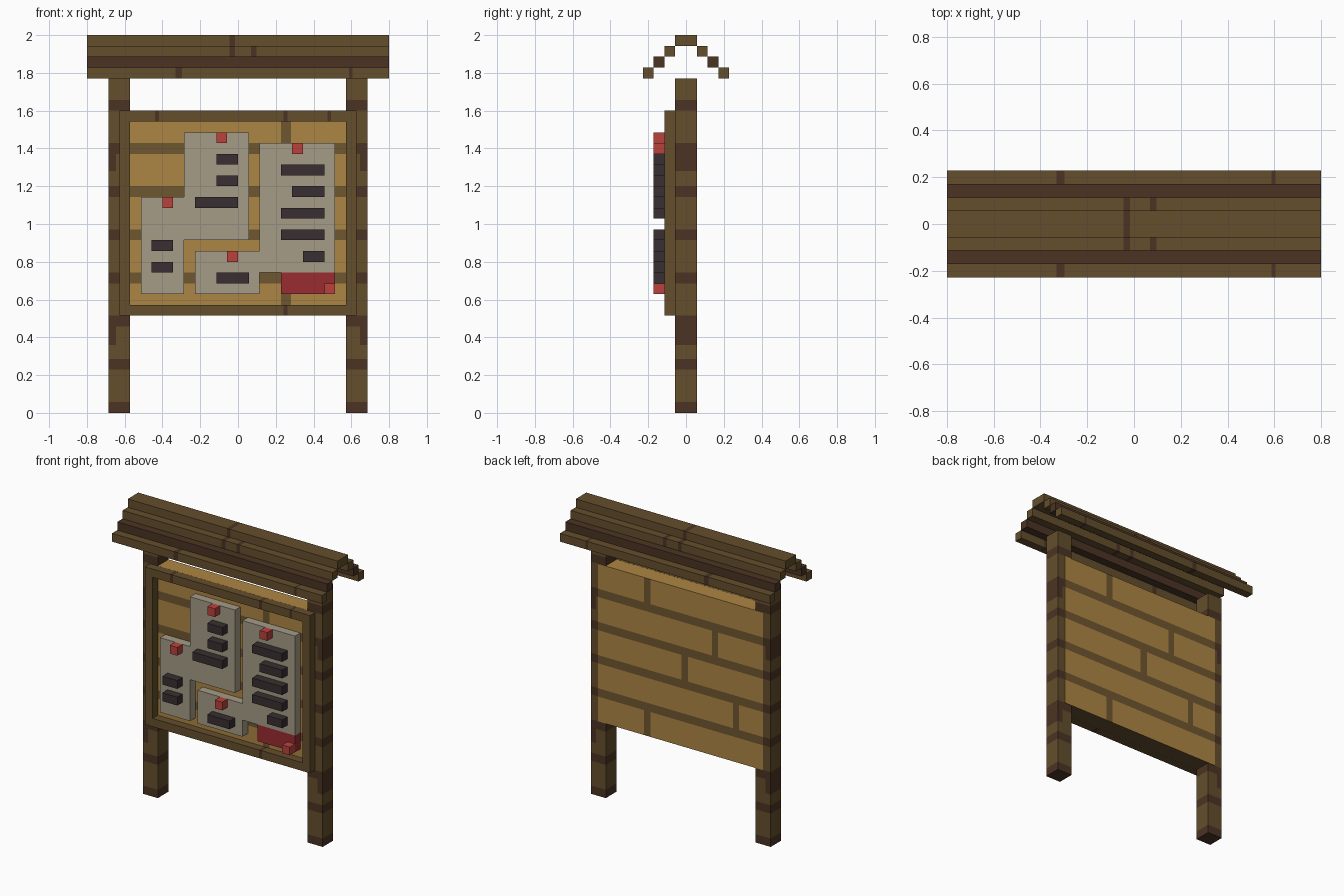
import bpy, bmesh
from mathutils import Vector

if "Cube" in bpy.data.objects:
    bpy.data.objects.remove(bpy.data.objects["Cube"], do_unlink=True)

U = 2 / 35  # one block unit


def material(name, hex_code):
    vals = [int(hex_code[i:i + 2], 16) / 255 for i in (0, 2, 4)]
    lin = [v / 12.92 if v < 0.04045 else ((v + 0.055) / 1.055) ** 2.4 for v in vals]
    m = bpy.data.materials.new(name)
    m.use_nodes = True
    m.diffuse_color = (*lin, 1)
    bsdf = m.node_tree.nodes["Principled BSDF"]
    bsdf.inputs["Base Color"].default_value = (*lin, 1)
    bsdf.inputs["Roughness"].default_value = 0.9
    return m


WOOD = material("wood", "644e2c")
DARK = material("dark_wood", "4c3424")
PLANK = material("board_plank", "ae8643")
SEAM = material("board_seam", "6f5730")
PAPER = material("paper", "a59c87")
INK = material("ink", "382f31")
RED = material("red_pin", "ba423b")
SEAL = material("dark_red", "9a2c32")


def block(name, x, y, z, mats, cuts=(), rule=None):
    """Box given in block units, sliced at (axis, value) and coloured by rule."""
    lo, hi = Vector((x[0], y[0], z[0])), Vector((x[1], y[1], z[1]))
    bm = bmesh.new()
    bmesh.ops.create_cube(bm, size=1)
    for v in bm.verts:
        v.co = (lo + hi) / 2 + v.co * (hi - lo)
    for axis, value in cuts:
        n = Vector((0, 0, 0))
        n[axis] = 1
        bmesh.ops.bisect_plane(bm, geom=bm.verts[:] + bm.edges[:] + bm.faces[:],
                               plane_co=n * value, plane_no=n)
    bm.normal_update()
    if rule:
        for f in bm.faces:
            f.material_index = rule(f.calc_center_median(), f.normal)
    bmesh.ops.scale(bm, vec=(U, U, U), verts=bm.verts)
    me = bpy.data.meshes.new(name)
    bm.to_mesh(me)
    bm.free()
    for m in mats:
        me.materials.append(m)
    ob = bpy.data.objects.new(name, me)
    bpy.context.collection.objects.link(ob)
    return ob


def inside(v, spans):
    return any(a < v < b for a, b in spans)


def span_cuts(axis, spans):
    return [(axis, v) for s in spans for v in s]


def beam(name, x, y, z, mats, marks):
    """Long beam with knots across it at the given x spans."""
    block(name, x, y, z, mats, span_cuts(0, marks),
          lambda c, n: int(abs(n.x) < 0.5 and inside(c.x, marks)))


# Posts with a dark ring every four units and thicker grain on the outer side
RINGS = [(k, k + 1) for k in range(0, 29, 4)]
GRAIN = [(6.3, 8), (22.4, 24)]
for side, label in ((1, "left"), (-1, "right")):
    def post_rule(c, n, s=side):
        grain = inside(c.z, GRAIN) and c.x * s > 11.3
        return int(inside(c.z, RINGS) or grain or n.z < -0.5)
    block(label + "_post", sorted((side * 10, side * 12)), (-1, 1), (0, 31), [WOOD, DARK],
          span_cuts(2, RINGS[1:] + GRAIN) + [(2, 1), (0, side * 11.3)], post_rule)

# Board of planks with staggered joints
LINES = [(k, k + 1) for k in (12, 16, 20, 24)]
JOINTS = {9: (4, 4.9), 13: (-7.8, -7), 17: (-1, -0.1), 21: (-5, -4.2), 25: (4, 4.9)}


def board_rule(c, n):
    if n.z < -0.5:
        return 2
    if abs(n.y) < 0.5:
        return 0
    joint = any(row < c.z < row + 3 and a < c.x < b for row, (a, b) in JOINTS.items())
    return int(inside(c.z, LINES) or joint)


block("board", (-11, 11), (-0.99, 1.04), (9, 28), [PLANK, SEAM, WOOD],
      span_cuts(2, LINES) + span_cuts(0, JOINTS.values()), board_rule)

# Frame around the board front
beam("frame_top", (-11, 11), (-2, -1), (27, 28), [WOOD, DARK],
     [(-7.7, -7.3), (4.2, 4.6), (8.3, 8.6)])
beam("frame_bottom", (-11, 11), (-2, -1), (9, 10), [WOOD, DARK], [(4.2, 4.6)])
for side, label in ((1, "left"), (-1, "right")):
    block("frame_" + label, sorted((side * 10, side * 11)), (-2, -1), (10, 27), [WOOD])

# Stepped roof beams, mirrored front to back
beam("roof_ridge", (-14, 14), (-1, 1), (34, 35), [WOOD, DARK], [(-0.8, -0.3)])
STEPS = [(WOOD, [(-0.8, -0.3), (1.2, 1.7)]), (DARK, []),
         (WOOD, [(-5.8, -5.2), (10.3, 10.6)])]
for i, (mat, marks) in enumerate(STEPS, 1):
    for side, label in ((-1, "front"), (1, "back")):
        beam(f"roof_{label}_{i}", (-14, 14), sorted((side * i, side * (i + 1))),
             (34 - i, 35 - i), [mat, DARK], marks)

# Paper notices
SHEETS = [("upper", -5, 1, 16, 26), ("side", -9, -5, 11, 20),
          ("large", 2, 9, 13, 25), ("lower", -4, 2, 11, 15)]
for label, x0, x1, z0, z1 in SHEETS:
    block(label + "_notice", (x0, x1), (-2, -0.98), (z0, z1), [PAPER])
block("notice_seal", (4, 9), (-2, -0.98), (11, 13), [SEAL])

# Raised lines of writing: x start, x end, z
WRITING = [(-2, 0, 23), (-2, 0, 21), (-4, 0, 19), (-8, -6, 15), (-8, -6, 13), (-2, 1, 12),
           (4, 8, 22), (5, 8, 20), (4, 8, 18), (4, 8, 16), (6, 8, 14)]
for i, (x0, x1, z) in enumerate(WRITING, 1):
    block(f"writing_line_{i}", (x0, x1), (-3, -2), (z, z + 1), [INK])

# Pins
for i, (x, z) in enumerate([(-2, 25), (5, 24), (-7, 19), (-1, 14), (8, 11)], 1):
    block(f"pin_{i}", (x, x + 1), (-3, -2), (z, z + 1), [RED])
